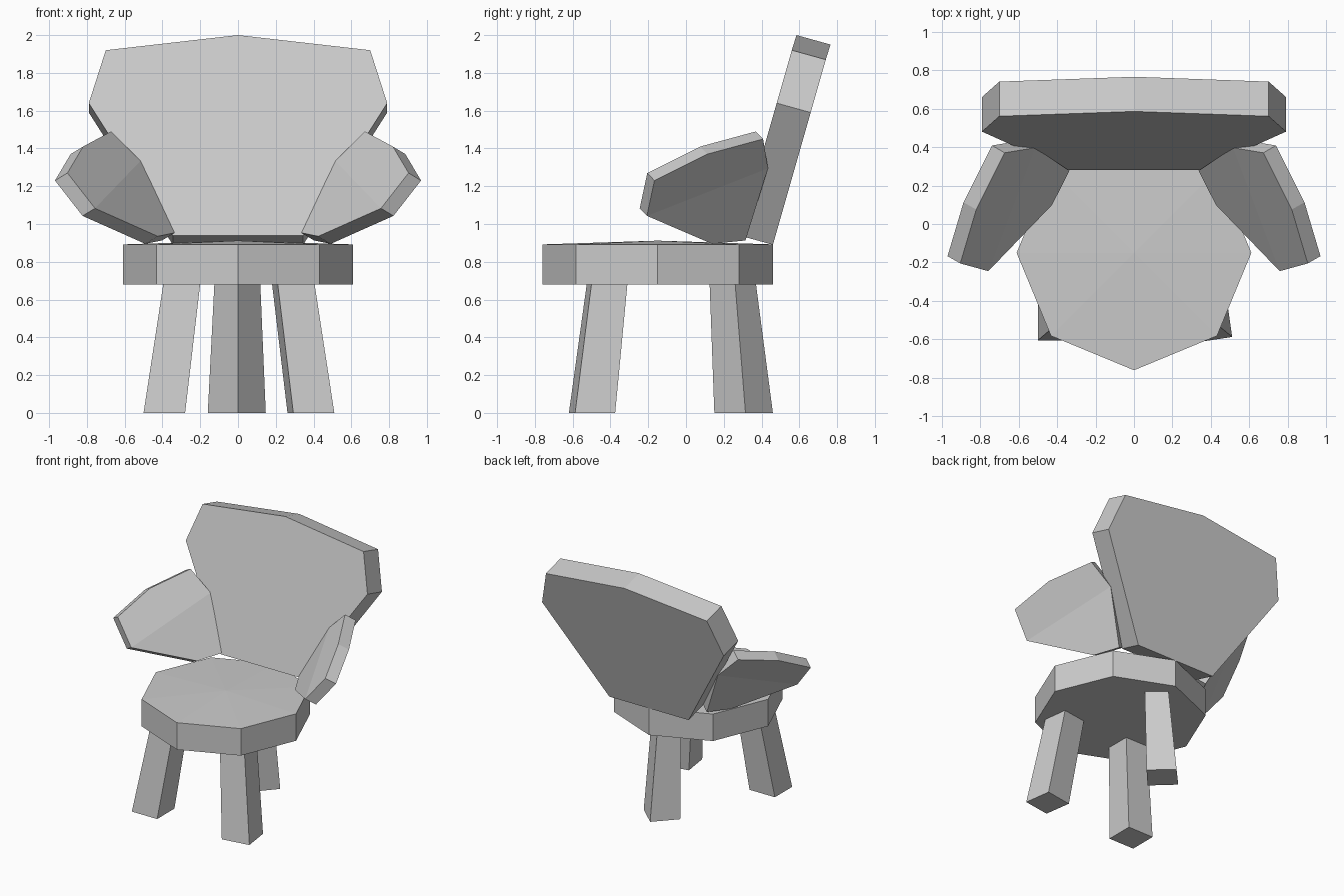
import bpy, bmesh
from math import sin, cos, tau
from mathutils import Vector

if "Cube" in bpy.data.objects:
    bpy.data.objects.remove(bpy.data.objects["Cube"])


def loft(name, ring_a, ring_b, fold=None, apex=None):
    """Flat-faced solid between two matching rings. fold splits both caps
    along a pair of corners; apex raises cap b to a point."""
    bm = bmesh.new()
    a = [bm.verts.new(p) for p in ring_a]
    b = [bm.verts.new(p) for p in ring_b]
    n = len(a)
    for i in range(n):
        j = (i + 1) % n
        bm.faces.new((a[i], a[j], b[j], b[i]))
    caps = [bm.faces.new(a)]
    if apex:
        tip = bm.verts.new(apex)
        for i in range(n):
            bm.faces.new((b[i], b[(i + 1) % n], tip))
    else:
        caps.append(bm.faces.new(b))
    if fold:
        for face, ring in zip(caps, (a, b)):
            bmesh.utils.face_split(face, ring[fold[0]], ring[fold[1]])
    bmesh.ops.recalc_face_normals(bm, faces=bm.faces)
    mesh = bpy.data.meshes.new(name)
    bm.to_mesh(mesh)
    bm.free()
    obj = bpy.data.objects.new(name, mesh)
    bpy.context.collection.objects.link(obj)
    return obj


def slab(name, outline, offset, fold=None):
    off = Vector(offset)
    return loft(name, outline, [Vector(p) + off for p in outline], fold)


# Octagonal seat with a very slight dome on top
def octagon(z, r=0.61):
    return [(r * sin(i * tau / 8), -0.15 - r * cos(i * tau / 8), z) for i in range(8)]


loft("seat", octagon(0.68), octagon(0.892), apex=(0, -0.15, 0.912))

# Reclined backrest, widening upwards to a low peak
half = [(0.70, 0.56, 1.92), (0.79, 0.48, 1.64), (0.345, 0.28, 0.94)]
back = [(0, 0.585, 2.0)] + half + [(-x, y, z) for x, y, z in reversed(half)]
slab("backrest", back, (0, 0.18, -0.05))

# Splayed armrests, mirrored left and right
arm = [(0.672, 0.37, 1.49), (0.82, 0.075, 1.41), (0.903, -0.205, 1.27),
       (0.757, -0.245, 1.083), (0.425, 0.10, 0.935), (0.336, 0.277, 0.953),
       (0.515, 0.396, 1.335)]
for side, s in (("right", 1), ("left", -1)):
    slab(side + "_armrest", [(s * x, y, z) for x, y, z in arm],
         (s * 0.066, 0.038, -0.04), fold=(3, 6))

# Three tapered, splayed legs: foot corners, then top corners
legs = {
    "front_right_leg": ([(0.293, -0.62), (0.51, -0.587), (0.48, -0.375), (0.262, -0.41)],
                        [(0.21, -0.525), (0.405, -0.50), (0.38, -0.31), (0.18, -0.34)]),
    "front_left_leg": ([(-0.50, -0.605), (-0.28, -0.605), (-0.28, -0.39), (-0.50, -0.39)],
                       [(-0.395, -0.515), (-0.20, -0.515), (-0.20, -0.325), (-0.395, -0.325)]),
    "back_leg": ([(0, 0.15), (0.147, 0.315), (-0.01, 0.46), (-0.16, 0.30)],
                 [(0, 0.125), (0.118, 0.26), (-0.01, 0.37), (-0.125, 0.24)]),
}
for name, (foot, top) in legs.items():
    loft(name, [(x, y, 0) for x, y in foot], [(x, y, 0.685) for x, y in top])
